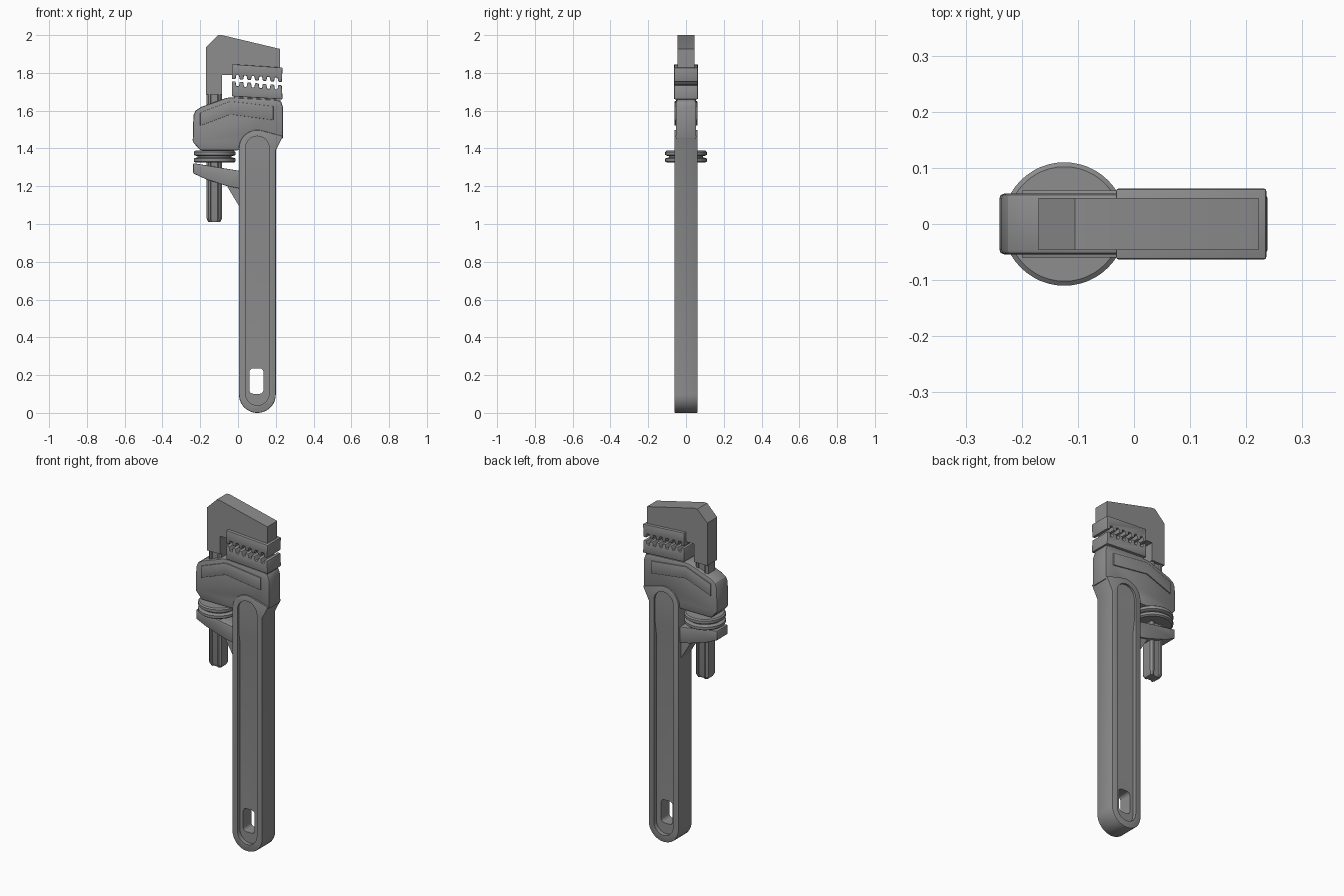
import bpy
import bmesh
from math import pi, sin, cos, radians

cube = bpy.data.objects.get("Cube")
if cube:
    bpy.data.objects.remove(cube, do_unlink=True)

steel = bpy.data.materials.new("grey steel")
steel.use_nodes = True
steel.diffuse_color = (0.27, 0.27, 0.27, 1)
steel.node_tree.nodes["Principled BSDF"].inputs["Base Color"].default_value = steel.diffuse_color


def finish(name, bm, bevel=0, angle=30):
    """Turn a bmesh into a named object, with optional bevelled edges."""
    bmesh.ops.recalc_face_normals(bm, faces=bm.faces)
    mesh = bpy.data.meshes.new(name)
    bm.to_mesh(mesh)
    bm.free()
    mesh.materials.append(steel)
    ob = bpy.data.objects.new(name, mesh)
    bpy.context.collection.objects.link(ob)
    select(ob)
    if bevel:
        mod = ob.modifiers.new("Bevel", 'BEVEL')
        mod.width = bevel
        mod.segments = 2
        mod.limit_method = 'ANGLE'
        mod.angle_limit = radians(40)
        bpy.ops.object.modifier_apply(modifier=mod.name)
    bpy.ops.object.shade_smooth_by_angle(angle=radians(angle))
    return ob


def select(ob):
    bpy.ops.object.select_all(action='DESELECT')
    ob.select_set(True)
    bpy.context.view_layer.objects.active = ob


def prism_mesh(points, y0, y1):
    """Extrude an (x, z) outline from y0 to y1."""
    bm = bmesh.new()
    face = bm.faces.new([bm.verts.new((x, y0, z)) for x, z in points])
    result = bmesh.ops.extrude_face_region(bm, geom=[face])
    for v in result["geom"]:
        if isinstance(v, bmesh.types.BMVert):
            v.co.y = y1
    bmesh.ops.recalc_face_normals(bm, faces=bm.faces)
    return bm


def prism(name, points, half, bevel=0):
    return finish(name, prism_mesh(points, -half, half), bevel)


def arc(cx, cz, r, start, end, n=16):
    return [(cx + r * cos(radians(start + (end - start) * i / n)),
             cz + r * sin(radians(start + (end - start) * i / n))) for i in range(n + 1)]


def stadium(cx, r, low, high):
    return arc(cx, low + r, r, 180, 360) + arc(cx, high - r, r, 0, 180)


def cut(ob, cutter):
    select(ob)
    mod = ob.modifiers.new("Cut", 'BOOLEAN')
    mod.operation = 'DIFFERENCE'
    mod.solver = 'EXACT'
    mod.object = cutter
    bpy.ops.object.modifier_apply(modifier=mod.name)
    bpy.data.objects.remove(cutter, do_unlink=True)


# Handle with a rounded foot and a shoulder that flares to the head
MID = 0.1025
outline = arc(MID, 0.0975, 0.0975, 180, 360, 24)
outline += [(0.2, 1.39), (0.238, 1.465)]
outline += arc(MID, 1.4, 0.0975, 75, 180, 14)
handle = prism("handle", outline, 0.062, 0.005)

# Long recess on both sides, shallower near the head
for side in (-1, 1):
    bm = prism_mesh(stadium(MID, 0.0625, 0.04, 1.465), side * 0.038, side * 0.1)
    for z in (1.19, 1.27):
        bmesh.ops.bisect_plane(bm, geom=bm.verts[:] + bm.edges[:] + bm.faces[:],
                               plane_co=(0, 0, z), plane_no=(0, 0, 1))
    for v in bm.verts:
        if abs(v.co.y) < 0.05 and v.co.z > 1.25:
            v.co.y = side * 0.05
    cut(handle, finish("recess_cutter", bm))

# Hanging hole
hole = []
for cx, cz, a in ((0.081, 0.122, 180), (0.114, 0.122, 270), (0.114, 0.215, 0), (0.081, 0.215, 90)):
    hole += arc(cx, cz, 0.021, a, a + 90, 6)
cut(handle, prism("hole_cutter", hole, 0.1))
select(handle)
bpy.ops.object.shade_smooth_by_angle(angle=radians(30))

# Head housing and its raised side panels
prism("head_housing", [
    (-0.2, 1.39), (-0.24, 1.435), (-0.236, 1.575), (-0.225, 1.6), (-0.195, 1.62),
    (-0.06, 1.668), (-0.03, 1.67), (0.2, 1.657), (0.228, 1.65), (0.238, 1.62),
    (0.238, 1.45), (0.16, 1.476), (0.05, 1.476), (0.012, 1.43), (0.005, 1.39)], 0.054, 0.008)
prism("head_panels", [
    (-0.2, 1.59), (-0.04, 1.65), (0.187, 1.623), (0.187, 1.55),
    (-0.04, 1.58), (-0.2, 1.52)], 0.06, 0.002)

# Hook jaw
prism("hook_jaw", [
    (-0.17, 1.685), (-0.17, 1.935), (-0.105, 2.0), (-0.085, 2.0), (0.222, 1.927),
    (0.222, 1.8), (-0.02, 1.79), (-0.085, 1.79), (-0.085, 1.685)], 0.046)

# Sliding shank with grooves down the front and back
half_section = [(-0.04, 0.03), (-0.03, 0.04), (-0.021, 0.04), (-0.018, 0.031),
                (0.018, 0.031), (0.021, 0.04), (0.03, 0.04), (0.04, 0.03)]
section = half_section + [(-x, -y) for x, y in half_section]
bm = bmesh.new()
rings = [[bm.verts.new((-0.1255 + x * s, y * s, z)) for x, y in section]
         for z, s in ((1.01, 0.78), (1.028, 1), (1.7, 1))]
for a, b in zip(rings, rings[1:]):
    for i in range(len(a)):
        j = (i + 1) % len(a)
        bm.faces.new((a[i], a[j], b[j], b[i]))
bm.faces.new(rings[0])
bm.faces.new(rings[-1])
finish("shank", bm)


# Toothed jaw inserts
def insert(name, back_left, back_right, tip_left, tip_right, depth):
    x0, x1, teeth = -0.032, 0.236, 7
    pts = [(x1, back_right), (x0, back_left)]
    for i in range(teeth):
        for f, lift in ((0, 0), (0.46, 0), (0.56, depth), (0.9, depth)):
            if i == teeth - 1 and f > 0.9:
                continue
            t = (i + f) / (teeth - 0.44)
            if t <= 1:
                pts.append((x0 + (x1 - x0) * t, tip_left + (tip_right - tip_left) * t + lift))
    prism(name, pts, 0.063, 0.004)


insert("upper_jaw_insert", 1.846, 1.828, 1.768, 1.752, 0.022)
insert("lower_jaw_insert", 1.676, 1.66, 1.756, 1.734, -0.024)
prism("lower_jaw_seat", [(-0.02, 1.64), (-0.02, 1.69), (0.225, 1.675), (0.225, 1.64)], 0.048)

# Adjusting nut, turned around the shank
profile = [(0.03, 1.325), (0.102, 1.325), (0.11, 1.331), (0.11, 1.346), (0.104, 1.35),
           (0.09, 1.352), (0.09, 1.36), (0.104, 1.362), (0.11, 1.366), (0.11, 1.382),
           (0.102, 1.388), (0.03, 1.388)]
bm = bmesh.new()
steps = 48
rings = [[bm.verts.new((-0.124 + r * cos(2 * pi * k / steps), r * sin(2 * pi * k / steps), z))
          for r, z in profile] for k in range(steps)]
for k in range(steps):
    a, b = rings[k], rings[(k + 1) % steps]
    for i in range(len(profile) - 1):
        bm.faces.new((a[i], b[i], b[i + 1], a[i + 1]))
finish("adjusting_nut", bm)

# Lower bracket joining the handle below the nut
prism("lower_bracket", [
    (-0.237, 1.322), (-0.175, 1.312), (0.0, 1.283), (0.02, 1.28), (0.02, 1.185),
    (-0.055, 1.2), (-0.17, 1.237), (-0.237, 1.268)], 0.05, 0.004)
prism("bracket_web", [(0.02, 1.25), (0.02, 1.07), (0.002, 1.1), (-0.055, 1.195), (-0.04, 1.25)], 0.04)
